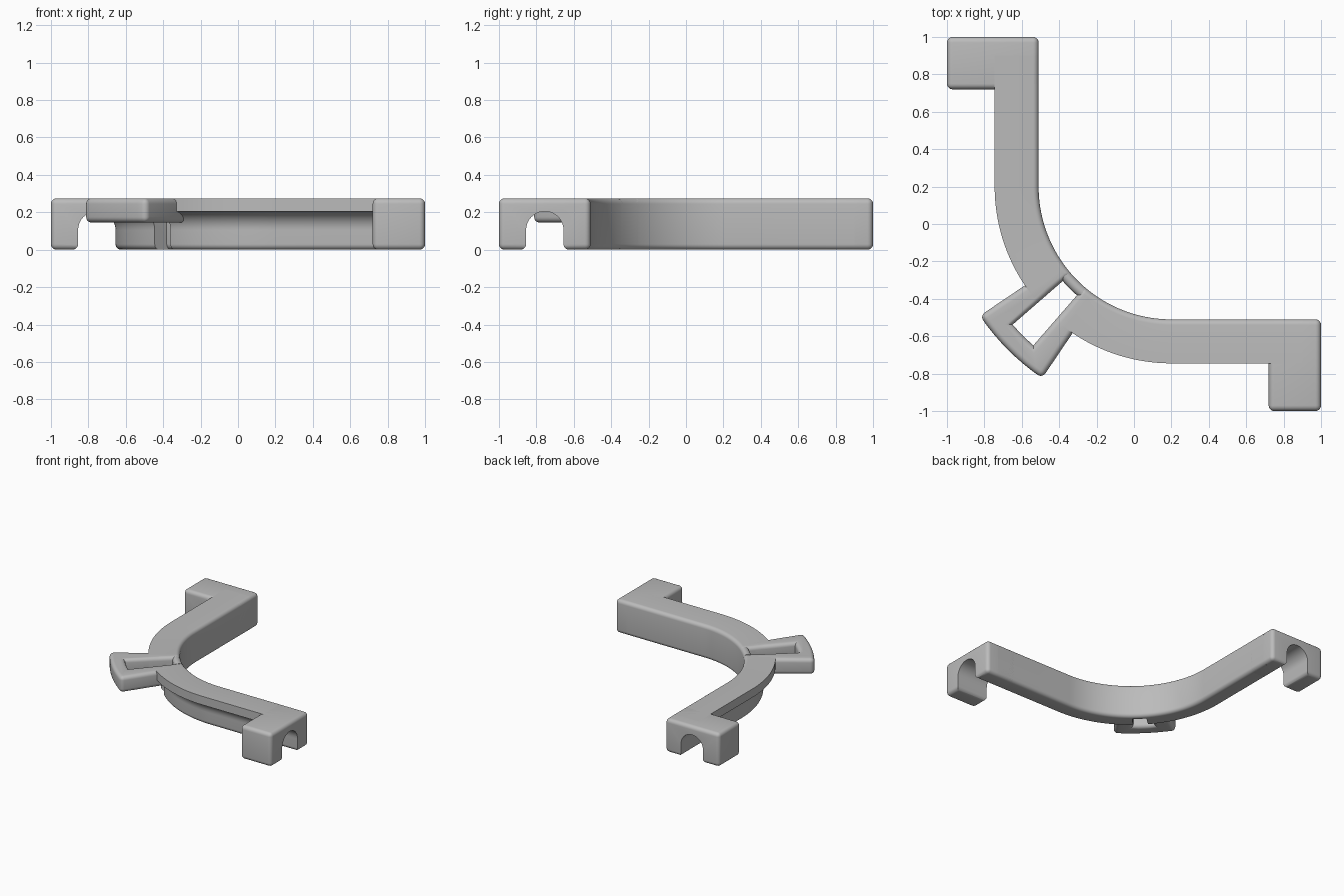
import bpy, bmesh
from math import radians, sin, cos, pi

if "Cube" in bpy.data.objects:
    bpy.data.objects.remove(bpy.data.objects["Cube"])

H = 0.275         # full height
C = 0.2           # centre of the bend, in x and y
R_IN = 0.71       # radius of the inner wall
ROUND = 0.03      # edge rounding
SLOT = 4.0        # half angle of the slot in degrees
GROOVE, TUBE = 0.245, 0.1   # groove centre from inner wall, groove radius

grey = bpy.data.materials.new("plain grey")
grey.use_nodes = True
grey.diffuse_color = (0.5, 0.5, 0.5, 1)
grey.node_tree.nodes["Principled BSDF"].inputs["Base Color"].default_value = (0.5, 0.5, 0.5, 1)


def arc(cx, cy, r, a0, a1, n=6):
    steps = [radians(a0 + (a1 - a0) * i / n) for i in range(n + 1)]
    return [(cx + r * cos(a), cy + r * sin(a)) for a in steps]


def finish(name, bm, swap=False):
    if swap:
        for v in bm.verts:
            v.co.x, v.co.y = v.co.y, v.co.x
    bmesh.ops.recalc_face_normals(bm, faces=bm.faces)
    mesh = bpy.data.meshes.new(name)
    bm.to_mesh(mesh)
    bm.free()
    mesh.materials.append(grey)
    ob = bpy.data.objects.new(name, mesh)
    bpy.context.collection.objects.link(ob)
    return ob


def smooth(ob):
    bpy.ops.object.select_all(action='DESELECT')
    ob.select_set(True)
    bpy.context.view_layer.objects.active = ob
    bpy.ops.object.shade_smooth_by_angle(angle=radians(35))


def loft(rings):
    bm = bmesh.new()
    loops = [[bm.verts.new(p) for p in ring] for ring in rings]
    n = len(loops[0])
    for a, b in zip(loops, loops[1:]):
        for i in range(n):
            j = (i + 1) % n
            bm.faces.new((a[i], a[j], b[j], b[i]))
    bm.faces.new(loops[0])
    bm.faces.new(loops[-1])
    return bm


def bend(profile, angle, top=H):
    a = radians(angle)
    return [(C + (R_IN + d) * cos(a), C + (R_IN + d) * sin(a), min(z, top)) for d, z in profile]


def round_edges(bm, width):
    bmesh.ops.recalc_face_normals(bm, faces=bm.faces)
    edges = [e for e in bm.edges if e.calc_face_angle_signed() > 0.6]
    bmesh.ops.bevel(bm, geom=edges, offset=width, segments=5, profile=0.5,
                    affect='EDGES', clamp_overlap=True)


# Arm section: rounded wall with a lip over a quarter-round groove
wall = GROOVE - TUBE
arm_profile = (arc(ROUND, ROUND, ROUND, 270, 180)
               + arc(ROUND, H - ROUND, ROUND, 180, 90)
               + [(GROOVE - 0.01, H)]
               + arc(GROOVE, 0.105, TUBE, 96, 180, 10)
               + arc(wall - ROUND, ROUND, ROUND, 0, -90))

# Thin bridge closing the inner end of the slot
bridge_profile = (arc(ROUND, H - ROUND, ROUND, 180, 0, 10)
                  + arc(ROUND, ROUND, ROUND, 0, -180, 10))

# Clip cutter section: arch with flared feet
y0 = C - R_IN - GROOVE
arch_profile = (arc(y0 + TUBE + ROUND, ROUND, ROUND, 270, 180)
                + arc(y0, 0.105, TUBE, 0, 180, 20)
                + arc(y0 - TUBE - ROUND, ROUND, ROUND, 0, -90)
                + [(y0 - TUBE - ROUND, -0.1), (y0 + TUBE + ROUND, -0.1)])

for side, swap in (("left", False), ("right", True)):
    # Arm: straight run, bend, then rounded-off top at the slot
    rings = [[(x, C - R_IN - d, z) for d, z in arm_profile] for x in (0.9, 0.5)]
    end = 225 + SLOT
    start_round = end + 2
    rings += [bend(arm_profile, 270 + (start_round - 270) * i / 20) for i in range(21)]
    for i in range(1, 6):
        t = i / 5 * pi / 2
        rings.append(bend(arm_profile, start_round - 2 * sin(t), H - ROUND * (1 - cos(t))))
    smooth(finish(side + "_arm", loft(rings), swap))

    # End clip: rounded block with the arch cut through
    x0, x1, ya, yb = 0.72, 1.0, -1.0, C - R_IN
    block = loft([[(x, ya, 0), (x, yb, 0), (x, yb, H), (x, ya, H)] for x in (x0, x1)])
    round_edges(block, ROUND)
    clip = finish(side + "_clip", block, swap)
    cutter = finish(side + "_clip_cutter",
                    loft([[(x, y, z) for y, z in arch_profile] for x in (0.6, 1.1)]), swap)
    cut = clip.modifiers.new("arch", 'BOOLEAN')
    cut.operation, cut.solver, cut.object = 'DIFFERENCE', 'EXACT', cutter
    bpy.context.view_layer.objects.active = clip
    bpy.ops.object.modifier_apply(modifier=cut.name)
    bpy.data.objects.remove(cutter)
    smooth(clip)

bridge_span = SLOT + 1
smooth(finish("slot_bridge", loft(
    [bend(bridge_profile, 225 + bridge_span * i / 4) for i in range(-4, 5)])))

# Flared loop: a U-shaped frame around the slot
outer = arc(C, C, 1.235, 225 - 11, 225 + 11, 8)
hole = arc(C, C, 1.125, 225 + SLOT, 225 - SLOT, 4)
ends = arc(C, C, 0.79, 225 + 11, 225 + SLOT, 1), arc(C, C, 0.79, 225 - SLOT, 225 - 11, 1)
outline = outer + ends[0] + hole + ends[1]
frame = loft([[(x, y, z) for x, y in outline] for z in (0.145, H)])
round_edges(frame, ROUND)
smooth(finish("flared_loop", frame))
